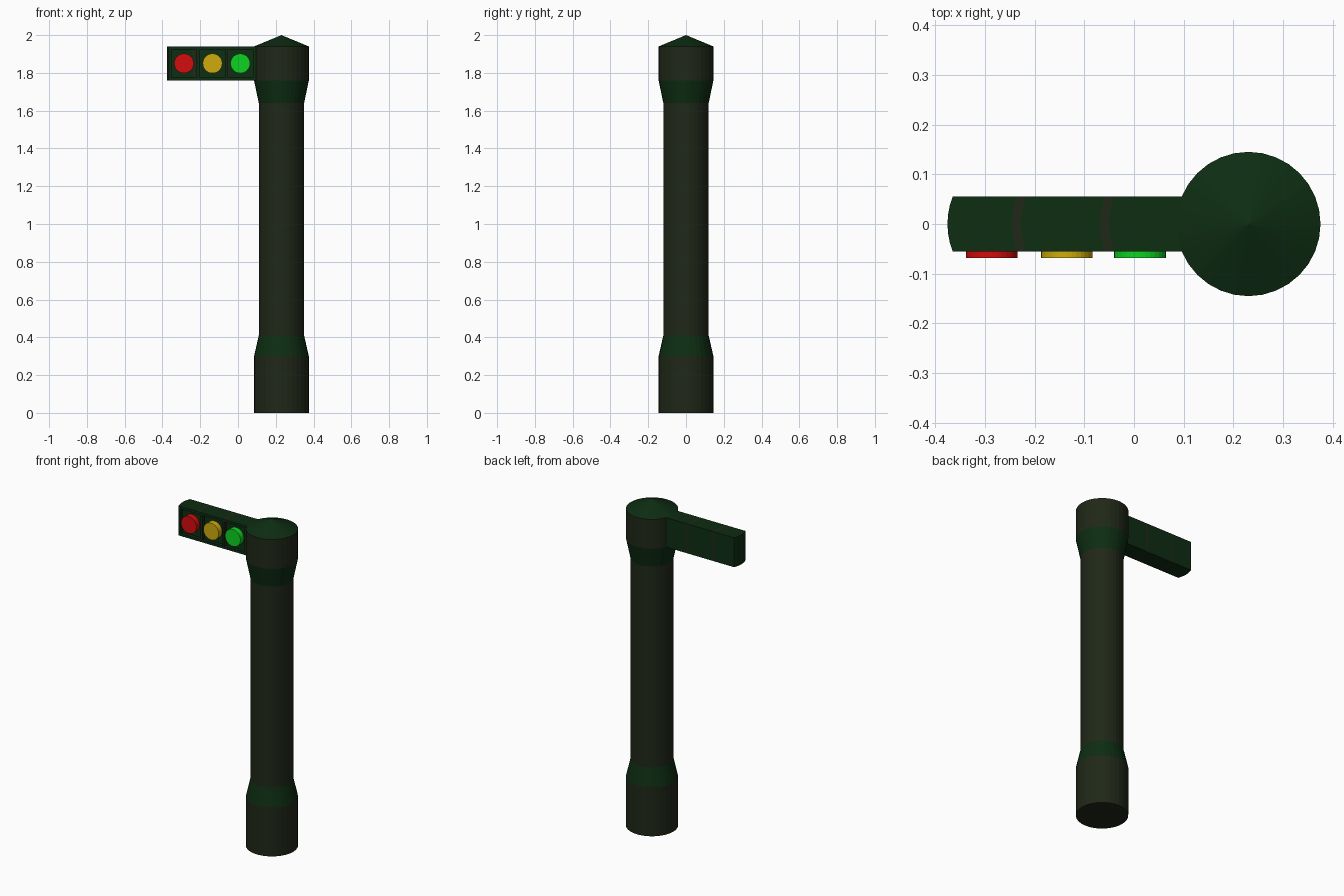
import bpy, bmesh, math
from mathutils import Matrix

if "Cube" in bpy.data.objects:
    bpy.data.objects.remove(bpy.data.objects["Cube"])

POST_X, SIDES = 0.23, 32
ARM_Z0, ARM_Z1, ARM_Y = 1.76, 1.94, 0.055


def material(name, rgb):
    m = bpy.data.materials.new(name)
    m.diffuse_color = (*rgb, 1)
    m.use_nodes = True
    m.node_tree.nodes["Principled BSDF"].inputs["Base Color"].default_value = m.diffuse_color
    return m


BROWN = material("dark_brown", (0.014, 0.021, 0.009))
GREEN = material("dark_green", (0.004, 0.026, 0.006))
LENSES = [("red", -0.286, (0.65, 0.004, 0.004)),
          ("amber", -0.135, (0.62, 0.41, 0.004)),
          ("green", 0.012, (0.004, 0.65, 0.015))]


def finish(name, bm, *mats):
    bmesh.ops.recalc_face_normals(bm, faces=bm.faces)
    me = bpy.data.meshes.new(name)
    bm.to_mesh(me)
    bm.free()
    for m in mats:
        me.materials.append(m)
    ob = bpy.data.objects.new(name, me)
    bpy.context.collection.objects.link(ob)
    return ob


# Post: rings (radius, height, material of the band above)
profile = [(0.145, 0, 0), (0.145, 0.30, 1), (0.12, 0.41, 0),
           (0.12, 1.64, 1), (0.145, 1.76, 0), (0.145, 1.94, 1)]
bm = bmesh.new()
rings = []
for r, z, _ in profile:
    rings.append([bm.verts.new((POST_X + r * math.cos(2 * math.pi * i / SIDES),
                                r * math.sin(2 * math.pi * i / SIDES), z))
                  for i in range(SIDES)])
tip = bm.verts.new((POST_X, 0, 2.0))
bm.faces.new(rings[0])
for i in range(SIDES):
    j = (i + 1) % SIDES
    for k in range(len(rings) - 1):
        f = bm.faces.new((rings[k][i], rings[k][j], rings[k + 1][j], rings[k + 1][i]))
        f.material_index = profile[k][2]
    bm.faces.new((rings[-1][i], rings[-1][j], tip)).material_index = 1
finish("post", bm, BROWN, GREEN)

# Cutter for the recessed lens panels
bm = bmesh.new()
for _, x, _ in LENSES:
    bmesh.ops.create_cube(bm, size=1, matrix=Matrix.Translation((x, -ARM_Y, 1.85))
                          @ Matrix.Diagonal((0.134, 0.04, 0.15, 1)))
cutter = finish("panel_cutter", bm)
cutter.hide_render = True
cutter.hide_viewport = False
cutter.display_type = 'WIRE'


# Arm segments: slabs with ends bowed outwards like the post
def arm_segment(name, x0, x1, mat):
    bm = bmesh.new()
    n, R = 6, 0.15
    ys = [-ARM_Y + 2 * ARM_Y * i / n for i in range(n + 1)]
    bow = [R - math.sqrt(R * R - y * y) for y in ys]
    outline = [(x0 + b, y) for b, y in zip(bow, ys)]
    outline += [(x1 + b, y) for b, y in reversed(list(zip(bow, ys)))]
    face = bm.faces.new([bm.verts.new((x, y, ARM_Z0)) for x, y in outline])
    ext = bmesh.ops.extrude_face_region(bm, geom=[face])
    top = [v for v in ext["geom"] if isinstance(v, bmesh.types.BMVert)]
    bmesh.ops.translate(bm, verts=top, vec=(0, 0, ARM_Z1 - ARM_Z0))
    ob = finish(name, bm, mat)
    mod = ob.modifiers.new("panel_recess", 'BOOLEAN')
    mod.operation, mod.solver, mod.object = 'DIFFERENCE', 'EXACT', cutter


arm_segment("outer_housing", -0.375, -0.245, GREEN)
arm_segment("outer_band", -0.245, -0.227, BROWN)
arm_segment("middle_housing", -0.227, -0.068, GREEN)
arm_segment("inner_band", -0.068, -0.050, BROWN)
arm_segment("inner_housing", -0.050, 0.12, GREEN)

# Signal lenses
for label, x, rgb in LENSES:
    bm = bmesh.new()
    bmesh.ops.create_cone(bm, cap_ends=True, segments=SIDES, radius1=0.052,
                          radius2=0.052, depth=0.038,
                          matrix=Matrix.Translation((x, -0.049, 1.85))
                          @ Matrix.Rotation(math.pi / 2, 4, 'X'))
    finish(label + "_lens", bm, material(label + "_lens", rgb))
